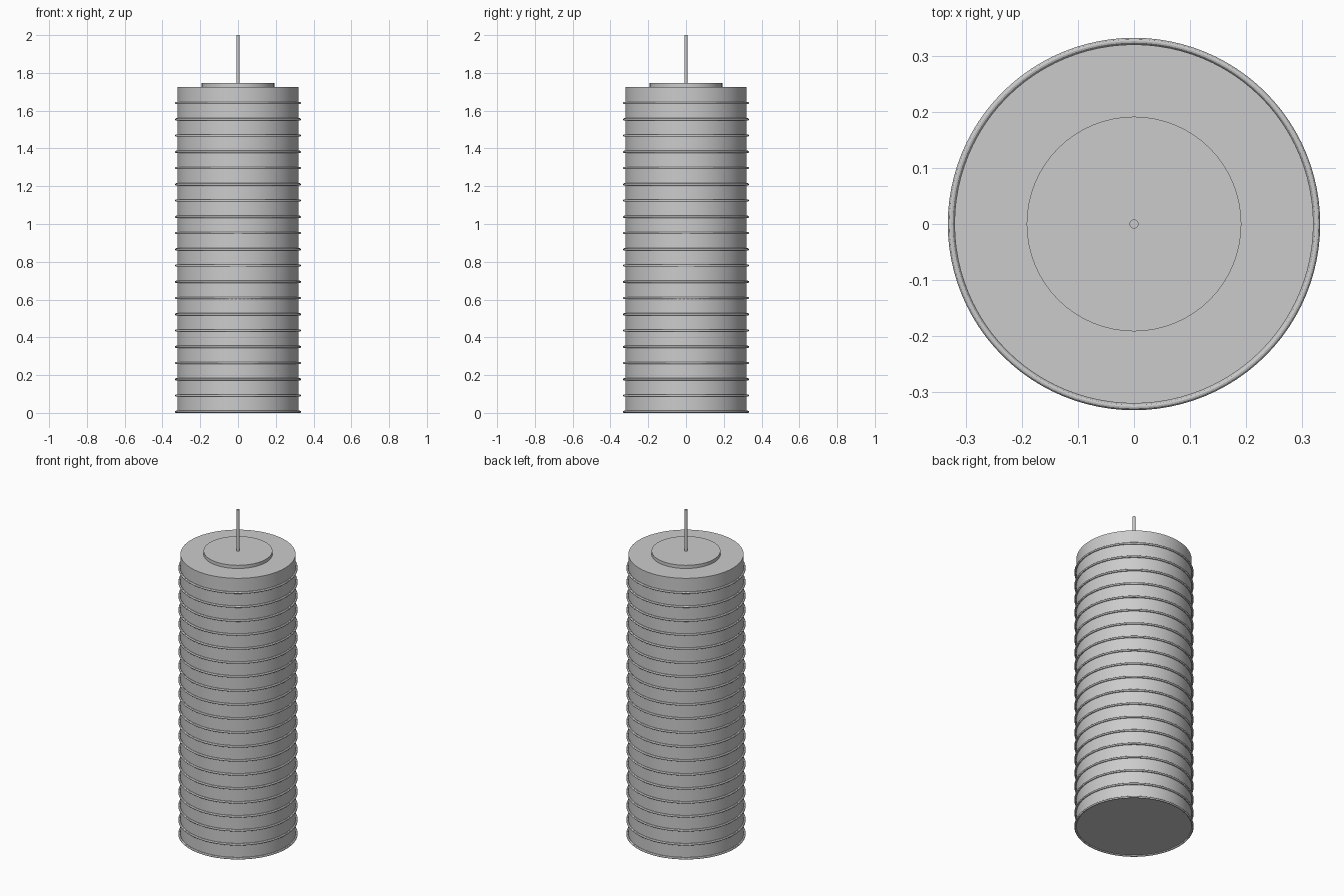
import bpy

if "Cube" in bpy.data.objects:
    bpy.data.objects.remove(bpy.data.objects["Cube"])

RADIUS = 0.321
BASE_Z, TOP_Z = 0.006, 1.726
RINGS = 20


def smooth(obj, name):
    obj.name = name
    bpy.ops.object.shade_smooth_by_angle()
    return obj


def cylinder(name, radius, z0, z1, sides):
    bpy.ops.mesh.primitive_cylinder_add(
        vertices=sides, radius=radius, depth=z1 - z0, location=(0, 0, (z0 + z1) / 2))
    return smooth(bpy.context.object, name)


# Closed cylindrical shade
cylinder("shade", RADIUS, BASE_Z, TOP_Z, 96)

# Evenly spaced wire rings, starting at the bottom edge
step = (TOP_Z - BASE_Z) / RINGS
for i in range(RINGS):
    bpy.ops.mesh.primitive_torus_add(
        major_radius=RADIUS + 0.006, minor_radius=0.006,
        major_segments=96, minor_segments=12, location=(0, 0, BASE_Z + i * step))
    smooth(bpy.context.object, f"ring_{i + 1:02d}")

# Ceiling-side cap disc and hanging rod
cylinder("top_disc", 0.192, TOP_Z, 1.746, 64)
cylinder("hanging_rod", 0.008, 1.746, 2.0, 24)
